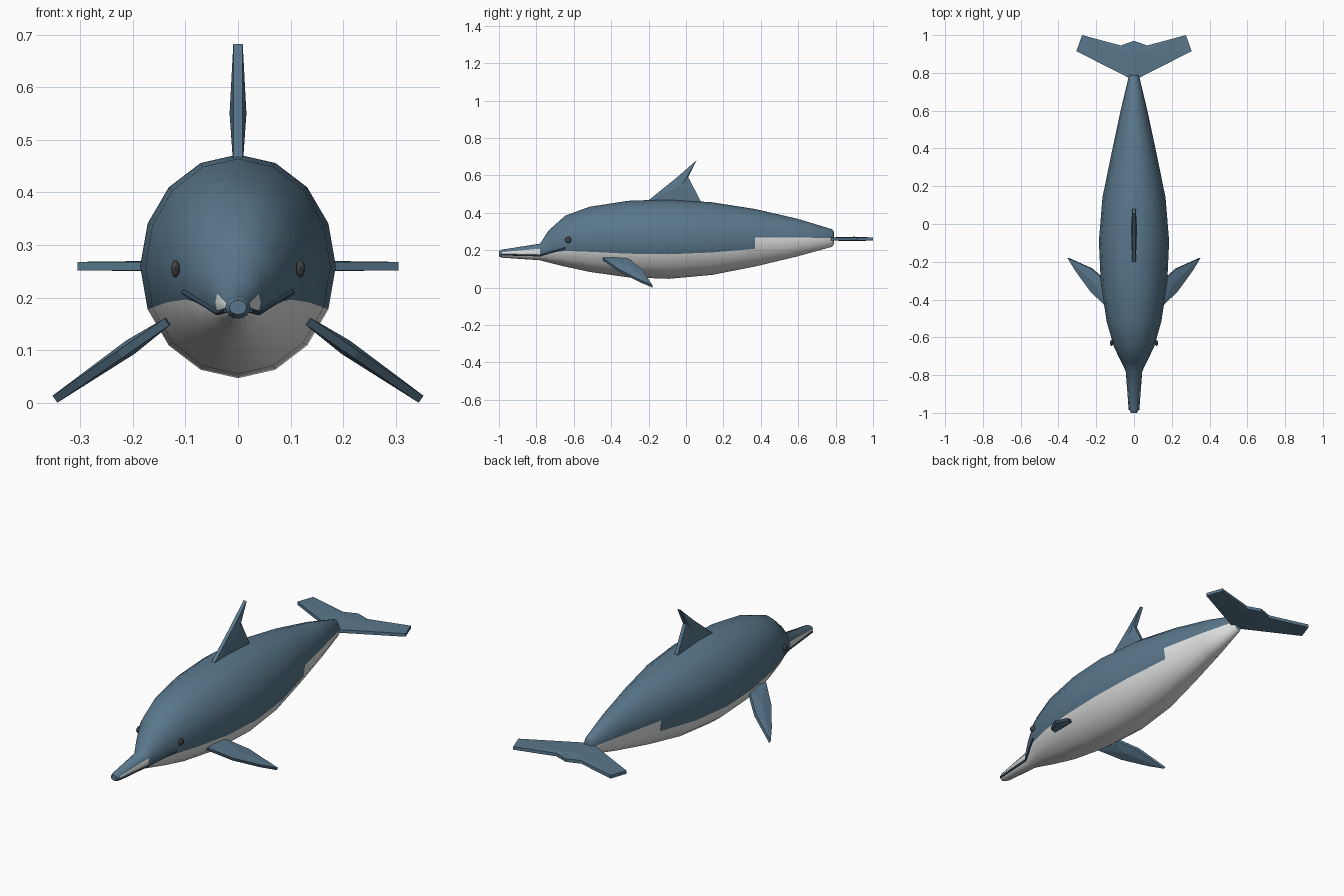
import bpy, bmesh, math
from mathutils import Vector

if "Cube" in bpy.data.objects:
    bpy.data.objects.remove(bpy.data.objects["Cube"])


def material(name, rgb):
    m = bpy.data.materials.new(name)
    m.diffuse_color = (*rgb, 1)
    m.use_nodes = True
    m.node_tree.nodes["Principled BSDF"].inputs["Base Color"].default_value = m.diffuse_color
    return m


BLUE = material("slate blue", (0.10, 0.185, 0.26))
WHITE = material("belly white", (0.76, 0.77, 0.77))
DARK = material("mouth dark", (0.035, 0.07, 0.105))
EYE = material("eye grey", (0.05, 0.055, 0.06))


def make_object(name, bm, mats, smooth=None):
    bmesh.ops.recalc_face_normals(bm, faces=bm.faces)
    me = bpy.data.meshes.new(name)
    bm.to_mesh(me)
    bm.free()
    for m in mats:
        me.materials.append(m)
    ob = bpy.data.objects.new(name, me)
    bpy.context.collection.objects.link(ob)
    if smooth:
        bpy.ops.object.select_all(action='DESELECT')
        ob.select_set(True)
        bpy.context.view_layer.objects.active = ob
        bpy.ops.object.shade_smooth_by_angle(angle=math.radians(smooth))
    return ob


# Body stations: y, top z, bottom z, half width
STATIONS = [
    (-1.0, 0.195, 0.168, 0.016), (-0.985, 0.203, 0.160, 0.024),
    (-0.78, 0.235, 0.146, 0.043), (-0.735, 0.305, 0.134, 0.065),
    (-0.645, 0.385, 0.112, 0.108), (-0.516, 0.432, 0.084, 0.145),
    (-0.31, 0.464, 0.055, 0.176), (-0.09, 0.472, 0.047, 0.186),
    (0.14, 0.456, 0.068, 0.167), (0.37, 0.42, 0.113, 0.120),
    (0.6, 0.367, 0.168, 0.071), (0.78, 0.312, 0.218, 0.028),
    (0.79, 0.300, 0.230, 0.018),
]
SIDES = 16


def surface(station, angle, grow=0.0):
    y, top, bottom, w = station
    return Vector(((w + grow) * math.cos(angle), y,
                   (top + bottom) / 2 + ((top - bottom) / 2 + grow) * math.sin(angle)))


# Body with white underside
bm = bmesh.new()
rings = [[bm.verts.new(surface(s, 2 * math.pi * i / SIDES)) for i in range(SIDES)]
         for s in STATIONS]
for k in range(len(rings) - 1):
    y = (STATIONS[k][0] + STATIONS[k + 1][0]) / 2
    # height of the white, counted in body sides above the middle line
    limit = 1 if -0.985 < y < -0.78 else (0 if y > 0.37 else -1)
    for i in range(SIDES):
        j = (i + 1) % SIDES
        f = bm.faces.new((rings[k][i], rings[k][j], rings[k + 1][j], rings[k + 1][i]))
        mid = math.sin(2 * math.pi * (i + 0.5) / SIDES)
        white = mid < math.sin(2 * math.pi * limit / SIDES) and y > -0.985
        f.material_index = 1 if white else 0
bm.faces.new(rings[0])
bm.faces.new(rings[-1])
make_object("body", bm, [BLUE, WHITE], 50)


def fin(name, outline, normal, edge, bulge, centre):
    """Slab round an outline, swelling to a ridge point at its centre."""
    bm = bmesh.new()
    n = Vector(normal).normalized()
    pts = [Vector(p) for p in outline]
    c = Vector(centre)
    sides = []
    for s in (1, -1):
        loop = [bm.verts.new(p + n * edge * s) for p in pts]
        hub = bm.verts.new(c + n * bulge * s)
        for i in range(len(loop)):
            bm.faces.new((loop[i], loop[(i + 1) % len(loop)], hub))
        sides.append(loop)
    a, b = sides
    for i in range(len(a)):
        j = (i + 1) % len(a)
        bm.faces.new((a[i], a[j], b[j], b[i]))
    return make_object(name, bm, [BLUE])


# Dorsal fin
fin("dorsal_fin",
    [(0, y, z) for y, z in [(-0.215, 0.455), (-0.045, 0.592), (0.058, 0.682),
                            (0.012, 0.59), (0.085, 0.45)]],
    (1, 0, 0), 0.009, 0.016, (0, -0.02, 0.55))

# Tail fluke
half = [(0.305, 0.915), (0.275, 1.0), (0.07, 0.945)]
fluke = [(0, 0.76)] + half + [(0, 0.97)] + [(-x, y) for x, y in reversed(half)]
fin("tail_fluke", [(x, y, 0.26) for x, y in fluke], (0, 0, 1), 0.008, 0.012, (0, 0.9, 0.26))

# Flippers, sloping down and outwards
SLOPE = 0.69
shape = [(0.135, -0.445), (0.225, -0.36), (0.305, -0.25), (0.348, -0.18),
         (0.225, -0.235), (0.165, -0.287), (0.13, -0.32)]
for side, sx in (("left", 1), ("right", -1)):
    def place(x, y):
        return (sx * x, y, 0.147 - SLOPE * (x - 0.145))
    fin(side + "_flipper", [place(*p) for p in shape],
        (sx * SLOPE, 0, 1), 0.008, 0.015, place(0.205, -0.31))

    # Eye
    bm = bmesh.new()
    bmesh.ops.create_uvsphere(bm, u_segments=10, v_segments=8, radius=0.017)
    bmesh.ops.scale(bm, vec=(0.5, 1, 1), verts=bm.verts)
    bmesh.ops.translate(bm, vec=(sx * 0.119, -0.63, 0.255), verts=bm.verts)
    make_object(side + "_eye", bm, [EYE], 60)

# Mouth line: thin tube lying on the body surface
cu = bpy.data.curves.new("mouth_line", 'CURVE')
cu.dimensions = '3D'
cu.bevel_depth = 0.005
cu.bevel_resolution = 1
cu.use_fill_caps = True
for sx in (1, -1):
    line = [surface(STATIONS[k], math.radians(a)) for k, a in ((1, -15), (2, -26), (3, -24), (4, -16))]
    sp = cu.splines.new('POLY')
    sp.points.add(len(line) - 1)
    for p, co in zip(sp.points, line):
        p.co = (sx * co.x, co.y, co.z, 1)
cu.materials.append(DARK)
mouth = bpy.data.objects.new("mouth_line", cu)
bpy.context.collection.objects.link(mouth)
bpy.ops.object.select_all(action='DESELECT')
mouth.select_set(True)
bpy.context.view_layer.objects.active = mouth
bpy.ops.object.convert(target='MESH')
